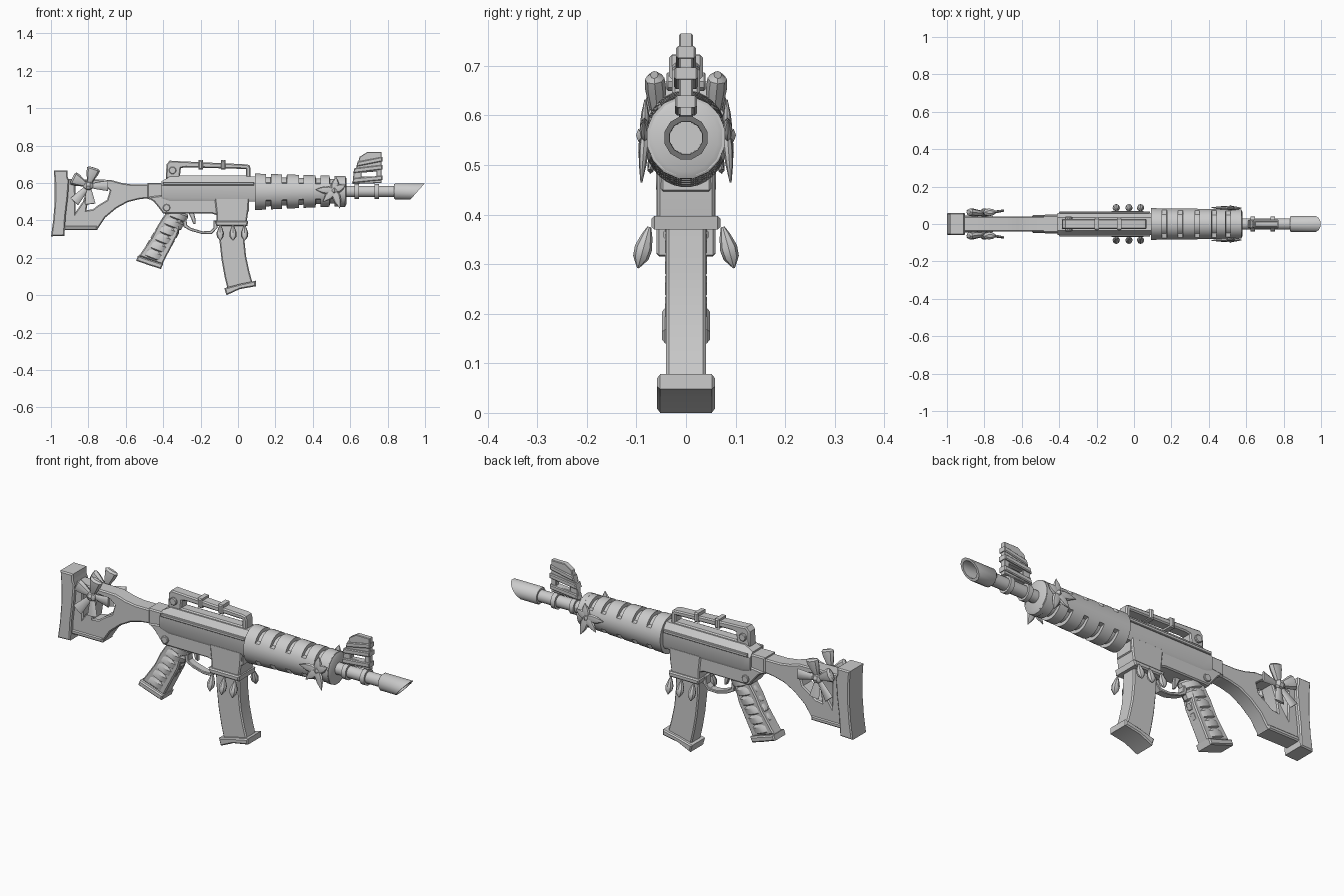
import bpy, bmesh, math
from mathutils import Vector


def plate(name, pts, half, bevel=0.006, holes=(), y=0.0):
    """Side outline in x-z, extruded across y, with optional holes."""
    cu = bpy.data.curves.new(name, 'CURVE')
    cu.dimensions, cu.fill_mode = '2D', 'BOTH'
    cu.extrude, cu.bevel_depth, cu.offset = half - bevel, bevel, -bevel
    cu.bevel_resolution = 0
    for loop in [pts, *holes]:
        sp = cu.splines.new('POLY')
        sp.points.add(len(loop) - 1)
        for p, (x, z) in zip(sp.points, loop):
            p.co = (x, z, 0, 1)
        sp.use_cyclic_u = True
    ob = bpy.data.objects.new(name, cu)
    bpy.context.collection.objects.link(ob)
    ob.rotation_euler.x = math.pi / 2
    ob.location.y = y
    return ob


def loft(name, rings):
    """Skin through a list of equal-sized point rings, capped at both ends."""
    bm = bmesh.new()
    vs = [[bm.verts.new(p) for p in r] for r in rings]
    n = len(vs[0])
    for a, b in zip(vs, vs[1:]):
        for i in range(n):
            j = (i + 1) % n
            bm.faces.new((a[i], a[j], b[j], b[i]))
    bm.faces.new(vs[0][::-1])
    bm.faces.new(vs[-1])
    bmesh.ops.recalc_face_normals(bm, faces=bm.faces)
    me = bpy.data.meshes.new(name)
    bm.to_mesh(me)
    bm.free()
    ob = bpy.data.objects.new(name, me)
    bpy.context.collection.objects.link(ob)
    return ob


def ring(x, ry, rz=None, cz=0.555, n=12, slant=0.0):
    """Ring around the x axis; slant pushes the upper half forward."""
    rz = rz or ry
    out = []
    for i in range(n):
        a = 2 * math.pi * (i + 0.5) / n
        z = rz * math.sin(a)
        out.append((x + slant * z, ry * math.cos(a), cz + z))
    return out


def spike(name, base, tip, shape, n=8):
    """Petal, leaf, loop or drop: (t, half width, half thickness) from base to tip."""
    b, t = Vector(base), Vector(tip)
    d = (t - b).normalized()
    thick = Vector((0, 1, 0)) - d * d.y
    thick.normalize()
    w = d.cross(thick)
    rings = []
    for k, hw, ht in shape:
        c = b.lerp(t, k)
        rings.append([c + w * hw * math.cos(2 * math.pi * i / n)
                      + thick * ht * math.sin(2 * math.pi * i / n) for i in range(n)])
    return loft(name, rings)


# Butt plate and open stock
plate("butt_plate", [(-.985, .668), (-.912, .668), (-.912, .635), (-.903, .615), (-.91, .52),
                     (-.922, .42), (-.928, .318), (-1.0, .315), (-.988, .40), (-.98, .5),
                     (-.98, .6)], .06)
plate("stock", [(-.93, .622), (-.68, .617), (-.62, .60), (-.565, .592), (-.47, .592), (-.47, .52),
                (-.53, .513), (-.59, .498), (-.65, .465), (-.71, .415), (-.752, .352), (-.935, .352)],
      .04, .006, [[(-.87, .585), (-.80, .59), (-.83, .50), (-.868, .445)],
                  [(-.775, .59), (-.715, .585), (-.685, .56), (-.70, .51), (-.75, .48), (-.775, .46),
                   (-.81, .455), (-.80, .52)]])
plate("stock_lower_trim", [(-.935, .372), (-.752, .372), (-.752, .348), (-.935, .348)], .045)
plate("stock_neck", [(-.485, .60), (-.39, .60), (-.39, .51), (-.43, .505), (-.485, .515)], .046)

# Receiver: chamfered upper body, lower body, magazine well and collar
sec = [(.035, .634), (.06, .60), (.06, .52), (.05, .50)]
full = sec + [(-y, z) for y, z in sec[::-1]]
loft("upper_receiver", [[(x, y, .55 + (z - .55) * s) for y, z in full]
                        for x, s in ((-.41, .7), (-.365, 1), (.09, 1))])
plate("lower_receiver", [(-.485, .525), (-.40, .535), (.06, .535), (.06, .45), (.03, .43), (-.12, .43),
                         (-.14, .437), (-.40, .437), (-.425, .47), (-.45, .50)], .052)
plate("magazine_well", [(-.125, .52), (.06, .52), (.055, .45), (.045, .385), (-.115, .385),
                        (-.115, .43)], .058)
plate("well_collar", [(-.125, .397), (.055, .397), (.05, .37), (-.115, .37)], .07)
for s in (-1, 1):
    plate("side_rail", [(-.40, .605), (.085, .605), (.085, .588), (-.40, .588)], .006, .003, y=s * .062)
    pin = [(-.382 + .02 * math.cos(i * .7854), .468 + .02 * math.sin(i * .7854)) for i in range(8)]
    plate("receiver_pin", pin, .006, .003, y=s * .055)

# Carry handle with its wraps and dial
plate("carry_handle", [(-.385, .63), (-.383, .70), (-.365, .72), (-.34, .718), (.045, .70), (.062, .695),
                       (.068, .675), (.068, .625), (-.385, .625)], .028, .006,
      [[(-.31, .641), (.042, .641), (.042, .675), (-.28, .684), (-.305, .68)]])
for x in (-.2, -.08):
    plate("handle_wrap", [(x - .012, .673), (x + .012, .673), (x + .012, .722), (x - .012, .723)], .034)
for s in (-1, 1):
    dial = [(-.35 + .02 * math.cos(i * .628), .668 + .02 * math.sin(i * .628)) for i in range(10)]
    plate("handle_dial", dial, .008, .003, y=s * .031)

# Handguard: tapered shell with notches sunk into the top and bottom
slots = [(.15, .175), (.235, .26), (.325, .35), (.415, .44), (.49, .515)]
xs = [(.09, 0)]
for a, b in slots:
    xs += [(a, 0), (a + .001, 1), (b, 1), (b + .001, 0)]
xs += [(.545, 0), (.575, 0)]
rings = []
for x, cut in xs:
    k = (x - .09) / .485
    r = []
    for i in range(32):
        a = 2 * math.pi * (i + .5) / 32
        d = .017 if cut and abs(math.sin(a)) > .6 else 0
        r.append((x, (.085 - .006 * k - d) * math.cos(a),
                  .553 + .004 * k + (.098 - .018 * k - d) * math.sin(a)))
    rings.append(r)
loft("handguard", rings)
loft("handguard_cap", [ring(.548, .08, .084, n=16), ring(.572, .08, .084, n=16),
                       ring(.58, .065, .07, n=16)])

# Barrel, rings and slant-cut hollow muzzle
loft("barrel", [ring(.55, .031), ring(.86, .031)])
for x in (.635, .742):
    loft("barrel_ring", [ring(x - .012, .042), ring(x + .012, .042)])
loft("muzzle", [ring(.835, .040), ring(.842, .045), ring(.96, .045, slant=.88),
                ring(.96, .034, slant=.88), ring(.875, .033)])

# Front sight tower with ribbon wraps
plate("front_sight", [(.612, .595), (.618, .655), (.64, .70), (.65, .74), (.69, .765), (.768, .765),
                      (.768, .60)], .014, .003, [[(.66, .634), (.74, .634), (.74, .662), (.66, .655)]])
for x0, z0, x1, z1, h in ((.61, .612, .772, .628, .022), (.615, .665, .772, .685, .024),
                          (.632, .70, .772, .728, .02)):
    plate("sight_wrap", [(x0, z0 - .012), (x1, z1 - .012), (x1, z1 + .012), (x0 + .008, z0 + .014)], h, .004)

# Wrapped pistol grip and its foot
rings = []
top, bottom = Vector((-.315, 0, .45)), Vector((-.463, 0, .195))
across = Vector((.93, 0, -.36))
for k in range(6):
    for t, grow in ((k + .03, 0), (k + .25, .008), (k + .85, .008), (k + .97, 0)):
        c = top.lerp(bottom, t / 6)
        hw = .053 + .004 * t / 6 + grow
        rings.append([c + across * hw * math.cos(2 * math.pi * (i + .5) / 12)
                      + Vector((0, .036 + grow, 0)) * math.sin(2 * math.pi * (i + .5) / 12)
                      for i in range(12)])
loft("grip", rings)
plate("grip_core", [(-.385, .44), (-.29, .44), (-.325, .32), (-.405, .165), (-.53, .21), (-.46, .31),
                    (-.425, .38)], .034)
plate("grip_foot", [(-.545, .185), (-.535, .212), (-.47, .19), (-.40, .168), (-.412, .14), (-.48, .162)], .048)

# Trigger and guard
plate("trigger_guard", [(-.30, .44), (-.29, .365), (-.255, .345), (-.19, .327), (-.14, .328), (-.11, .36),
                        (-.11, .40), (-.13, .40), (-.132, .36), (-.15, .343), (-.19, .342), (-.25, .36),
                        (-.272, .375), (-.28, .44)], .02, .003)
plate("trigger", [(-.265, .44), (-.235, .44), (-.228, .41), (-.228, .38), (-.24, .383), (-.25, .41)],
      .01, .003)

# Curved magazine and base
plate("magazine", [(-.104, .40), (-.10, .30), (-.088, .19), (-.072, .10), (-.055, .03), (.0, .04),
                   (.078, .065), (.06, .13), (.043, .21), (.035, .29), (.033, .40)], .04)
plate("magazine_base", [(-.073, .038), (-.062, .0), (.01, .033), (.095, .048), (.095, .078), (.01, .06)],
      .058)

LEAF = [(0, .012, .008), (.3, .023, .010), (.6, .019, .008), (1, .001, .002)]
LOOP = [(0, .010, .010), (.3, .018, .016), (.7, .032, .021), (.92, .036, .02), (1, .026, .008)]
TAIL = [(0, .010, .008), (.5, .020, .008), (1, .028, .006)]
DROP = [(0, .004, .004), (.2, .011, .011), (.5, .020, .018), (.75, .018, .016), (1, .002, .002)]
for s in (-1, 1):
    # Hanging drops under the collar
    for x in (-.095, -.027, .035):
        spike("hanging_drop", (x, s * .074, .375), (x, s * .097, .292), DROP)
    # Leaf cluster on the handguard
    for tx, tz, ty in ((.415, .565, .088), (.455, .50, .092), (.545, .465, .09),
                       (.575, .59, .085), (.525, .632, .082)):
        spike("leaf", (.515, s * .083, .56), (tx, s * ty, tz), LEAF)
    spike("leaf_centre", (.50, s * .086, .56), (.53, s * .086, .56),
          [(0, .006, .005), (.5, .017, .015), (1, .006, .005)])
    # Ribbon bow on the stock
    for tx, tz in ((-.77, .682), (-.885, .628)):
        spike("bow_loop", (-.80, s * .055, .585), (tx, s * .064, tz), LOOP)
    for tx, tz in ((-.875, .50), (-.79, .488), (-.695, .585)):
        spike("bow_tail", (-.80, s * .055, .585), (tx, s * .072, tz), TAIL)
    spike("bow_knot", (-.825, s * .06, .585), (-.775, s * .06, .585),
          [(0, .012, .01), (.3, .024, .022), (.7, .024, .022), (1, .012, .01)])

# Turn outlines into meshes and keep hard edges
bpy.ops.object.select_all(action='SELECT')
bpy.context.view_layer.objects.active = bpy.context.scene.objects[0]
bpy.ops.object.convert(target='MESH')
bpy.ops.object.shade_smooth_by_angle(angle=math.radians(35))
